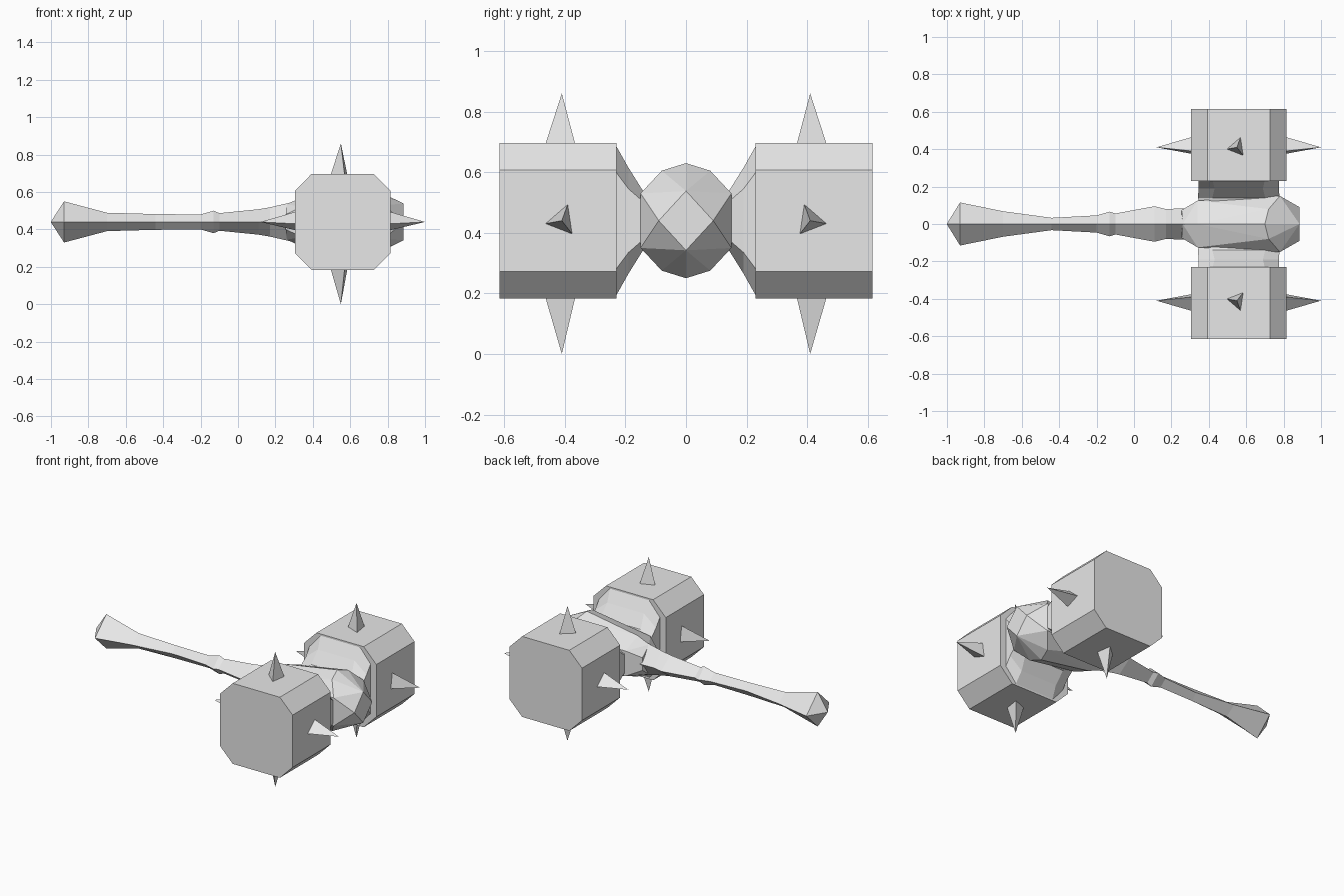
import bpy, bmesh
from mathutils import Vector

cube = bpy.data.objects.get("Cube")
if cube:
    bpy.data.objects.remove(cube, do_unlink=True)

grey = bpy.data.materials.new("light grey")
grey.use_nodes = True
grey.diffuse_color = (0.8, 0.8, 0.8, 1)
grey.node_tree.nodes["Principled BSDF"].inputs["Base Color"].default_value = (0.8, 0.8, 0.8, 1)

MID_X, MID_Z = 0.56, 0.44      # centre of the hammer head
HEAD_Y, SPIKE_X = 0.41, 0.55   # centre of the spikes


def finish(name, bm, mirrored=False):
    bmesh.ops.recalc_face_normals(bm, faces=bm.faces)
    mesh = bpy.data.meshes.new(name)
    bm.to_mesh(mesh)
    bm.free()
    mesh.materials.append(grey)
    obj = bpy.data.objects.new(name, mesh)
    bpy.context.scene.collection.objects.link(obj)
    if mirrored:
        obj.modifiers.new("Mirror", "MIRROR").use_axis = (False, True, False)
        obj.modifiers["Mirror"].use_mirror_merge = False
    return obj


def loft(name, rings, mirrored=False):
    """Skin a row of rings that have equal point counts, closing both ends."""
    bm = bmesh.new()
    loops = [[bm.verts.new(p) for p in ring] for ring in rings]
    count = len(loops[0])
    for a, b in zip(loops, loops[1:]):
        for i in range(count):
            j = (i + 1) % count
            bm.faces.new((a[i], a[j], b[j], b[i]))
    bm.faces.new(loops[0])
    bm.faces.new(loops[-1])
    return finish(name, bm, mirrored)


def hull(name, points, mirrored=False):
    bm = bmesh.new()
    for p in points:
        bm.verts.new(p)
    result = bmesh.ops.convex_hull(bm, input=bm.verts)
    spare = [v for v in result["geom_interior"] if isinstance(v, bmesh.types.BMVert)]
    bmesh.ops.delete(bm, geom=spare, context="VERTS")
    return finish(name, bm, mirrored)


def diamond(x, hy, hz):
    return [(x, hy, MID_Z), (x, 0, MID_Z + hz), (x, -hy, MID_Z), (x, 0, MID_Z - hz)]


def octagon(y, hx, hz, cut=0.65):
    """Chamfered rectangle across the head at depth y."""
    corners = [(1, cut), (cut, 1), (-cut, 1), (-1, cut),
               (-1, -cut), (-cut, -1), (cut, -1), (1, -cut)]
    return [(MID_X + hx * a, y, MID_Z + hz * b) for a, b in corners]


# Handle: diamond section with a pointed pommel and a small grip ring
handle_profile = [(-1.0, 0.002, 0.002), (-0.93, 0.115, 0.11), (-0.7, 0.068, 0.049),
                  (-0.44, 0.033, 0.042), (-0.2, 0.046, 0.04), (-0.13, 0.066, 0.06),
                  (-0.1, 0.056, 0.047), (0.11, 0.095, 0.068), (0.17, 0.08, 0.078),
                  (0.3, 0.085, 0.108)]
loft("handle", [diamond(*station) for station in handle_profile])

# Core: faceted block between the two heads
core = diamond(0.885, 0.09, 0.098)
for x, y, z in [(0.7, 0, 0.19), (0.72, 0.08, 0.165), (0.78, 0.15, 0.09),
                (0.34, 0.125, 0.08), (0.34, 0, 0.13), (0.255, 0.075, 0.04),
                (0.26, 0, 0.095)]:
    core += [(x, sy * y, MID_Z + sz * z) for sy in (1, -1) for sz in (1, -1)]
hull("core", sorted(set(core)))

# Necks and heads, mirrored front to back
loft("necks", [octagon(0.1, 0.21, 0.085), octagon(0.14, 0.218, 0.095),
               octagon(0.19, 0.215, 0.175, 0.6), octagon(0.235, 0.215, 0.255)], True)
loft("heads", [octagon(0.23, 0.256, 0.257), octagon(0.615, 0.256, 0.257)], True)

# Spikes: three-sided, on the four broad sides of each head
BASE = [(0.02, 0.055), (0.035, -0.045), (-0.055, -0.01)]


def spike(name, base, tip, axis):
    points = [tip]
    for a, b in BASE:
        if axis == "x":
            points.append((base, HEAD_Y - a, MID_Z + b))
        else:
            points.append((SPIKE_X + a, HEAD_Y + b, base))
    hull(name, [Vector(p) for p in points], True)


spike("top_spikes", 0.69, (SPIKE_X, HEAD_Y, 0.86), "z")
spike("bottom_spikes", 0.19, (SPIKE_X, HEAD_Y, 0), "z")
spike("left_spikes", 0.81, (1.0, HEAD_Y, MID_Z), "x")
spike("right_spikes", 0.31, (0.12, HEAD_Y, MID_Z), "x")
